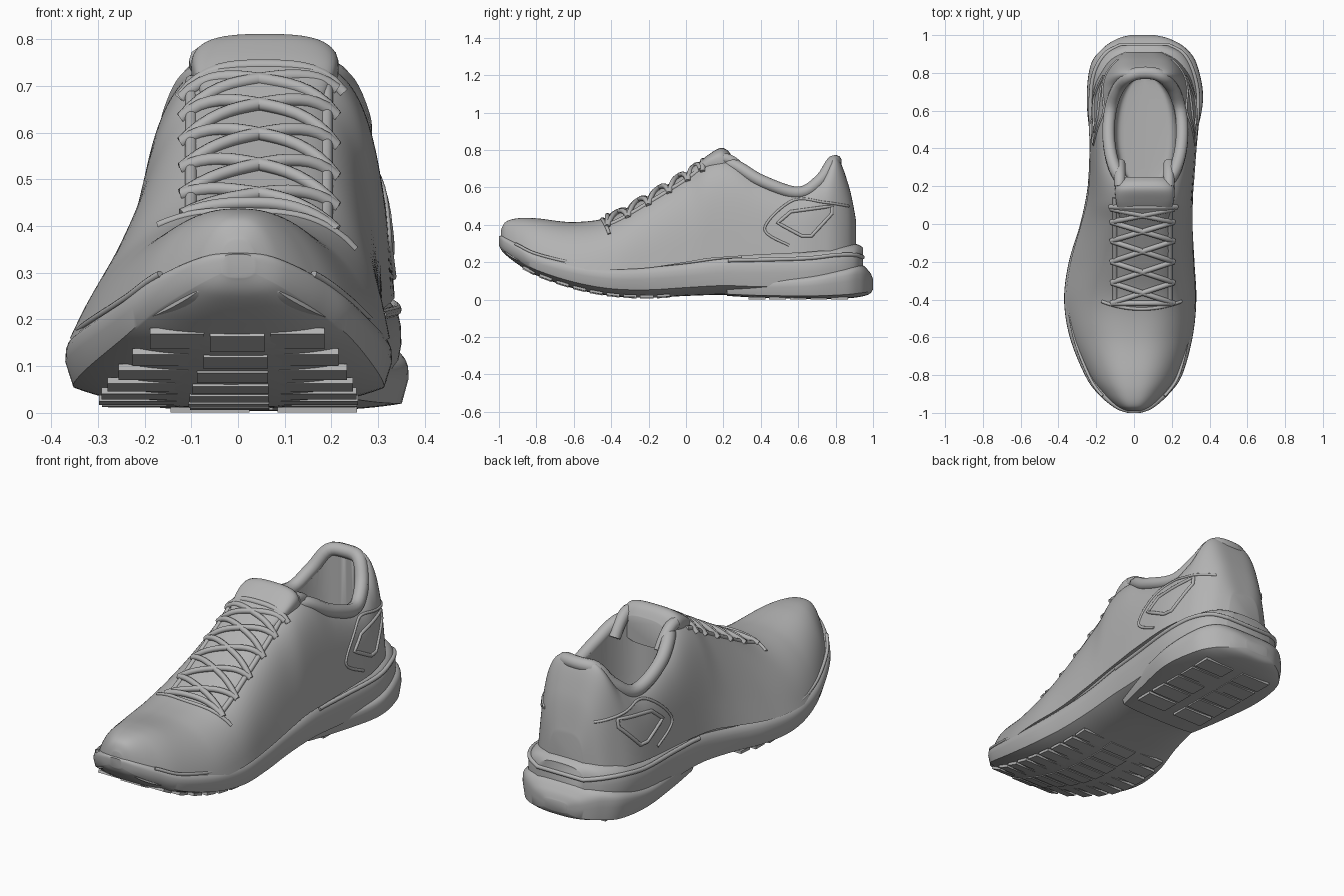
import bpy
import bmesh
import math
from mathutils import Vector

if "Cube" in bpy.data.objects:
    bpy.data.objects.remove(bpy.data.objects["Cube"])

grey = bpy.data.materials.new("plain_grey")
grey.use_nodes = True
grey.diffuse_color = (0.45, 0.45, 0.45, 1)
grey.node_tree.nodes["Principled BSDF"].inputs["Base Color"].default_value = grey.diffuse_color


def lerp(a, b, t):
    return a + (b - a) * t


def spline(rows, steps=8):
    """Smooth curve through rows of any number of values."""
    out = []
    for i in range(len(rows) - 1):
        quad = [rows[max(i - 1, 0)], rows[i], rows[i + 1], rows[min(i + 2, len(rows) - 1)]]
        for s in range(steps):
            t = s / steps
            out.append([b + (c - a) * t / 2 + (a - 2.5 * b + 2 * c - d / 2) * t ** 2
                        + (1.5 * (b - c) + (d - a) / 2) * t ** 3 for a, b, c, d in zip(*quad)])
    return out + [list(rows[-1])]


def power(v, n):
    return math.copysign(abs(v) ** (2 / n), v)


def finish(obj, angle=40):
    obj.data.materials.clear()
    obj.data.materials.append(grey)
    bpy.ops.object.select_all(action='DESELECT')
    obj.select_set(True)
    bpy.context.view_layer.objects.active = obj
    bpy.ops.object.shade_smooth_by_angle(angle=math.radians(angle))
    return obj


def loft(name, rings):
    """Closed skin through rings with equal point counts."""
    bm = bmesh.new()
    loops = [[bm.verts.new(p) for p in ring] for ring in rings]
    for a, b in zip(loops, loops[1:]):
        for i in range(len(a)):
            j = (i + 1) % len(a)
            bm.faces.new((a[i], a[j], b[j], b[i]))
    bm.faces.new(loops[0])
    bm.faces.new(loops[-1])
    bmesh.ops.recalc_face_normals(bm, faces=bm.faces)
    mesh = bpy.data.meshes.new(name)
    bm.to_mesh(mesh)
    bm.free()
    obj = bpy.data.objects.new(name, mesh)
    bpy.context.collection.objects.link(obj)
    return finish(obj)


def slab_ring(row, n=4, lift=None, count=48):
    """Rounded section from (y, left, right, bottom, top); lift gives a crisp, slightly dished underside."""
    y, xl, xr, zb, zt = row
    ring = []
    for i in range(count):
        a = math.tau * i / count
        c, s = math.cos(a), math.sin(a)
        x, z = power(c, n), power(s, n)
        if lift is not None and s < -1e-6:
            x = c * (1 - .04 * abs(c))
            z = -1 + 2 * lift * abs(c) ** 3
        ring.append(((xl + xr) / 2 + (xr - xl) / 2 * x, y, (zb + zt) / 2 + (zt - zb) / 2 * z))
    return ring


def slab(name, rows, n=4, lift=None):
    return loft(name, [slab_ring(r, n, lift) for r in spline(rows)])


def tube(name, points, radius, closed=False):
    curve = bpy.data.curves.new(name, 'CURVE')
    curve.dimensions = '3D'
    curve.bevel_depth = radius
    curve.bevel_resolution = 3
    curve.use_fill_caps = True
    line = curve.splines.new('POLY')
    line.points.add(len(points) - 1)
    for p, co in zip(line.points, points):
        p.co = (*co, 1)
    line.use_cyclic_u = closed
    obj = bpy.data.objects.new(name, curve)
    bpy.context.collection.objects.link(obj)
    bpy.ops.object.select_all(action='DESELECT')
    obj.select_set(True)
    bpy.context.view_layer.objects.active = obj
    bpy.ops.object.convert(target='MESH')
    return finish(bpy.context.view_layer.objects.active, 60)


# Upper: y, left, right, bottom, top, taper, top centre
upper_rows = spline([
    (-.99, -.04, .04, .3, .37, .9, 0), (-.965, -.1, .1, .25, .415, .85, 0),
    (-.9, -.175, .175, .21, .435, .8, 0), (-.8, -.245, .24, .19, .435, .78, 0),
    (-.6, -.33, .305, .16, .415, .76, 0), (-.4, -.36, .325, .16, .445, .72, .02),
    (-.2, -.335, .315, .17, .555, .7, .04), (0, -.28, .31, .2, .675, .74, .05),
    (.12, -.25, .31, .22, .745, .83, .06), (.25, -.235, .32, .23, .75, .86, .06),
    (.4, -.23, .33, .24, .665, .88, .06), (.6, -.225, .335, .25, .6, .88, .06),
    (.72, -.21, .315, .26, .67, .82, .06), (.8, -.175, .285, .26, .77, .76, .06),
    (.87, -.125, .225, .26, .61, .78, .06), (.91, -.05, .15, .26, .42, .85, .05)])


def upper_ring(row, count=48):
    """Tapered arch section, boxier toward the heel."""
    y, xl, xr, zb, zt, taper, mid = row
    n = 2.6 + 1.5 * min(max(y + .6, 0), 1)
    ring = []
    for i in range(count + 1):
        a = math.pi * i / count
        s = power(math.sin(a), n)
        half = (xr - xl) / 2 * lerp(1, taper, s)
        ring.append((lerp((xl + xr) / 2, mid, s) + half * power(math.cos(a), n), y, zb + (zt - zb) * s))
    return ring


def row_at(rows, y):
    for a, b in zip(rows, rows[1:]):
        if b[0] >= y:
            t = (y - a[0]) / (b[0] - a[0])
            return [lerp(p, q, t) for p, q in zip(a, b)]
    return rows[-1]


def on_top(x, y, lift=0):
    """Point on the upper above plan position x, y."""
    ring = upper_ring(row_at(upper_rows, y), 400)
    near = min(ring[40:-40], key=lambda p: abs(p[0] - x))
    return Vector((x, y, near[2] + lift))


def on_side(y, z, side):
    """Point on the left or right wall of the upper."""
    ring = upper_ring(row_at(upper_rows, y), 400)
    half = ring[:201] if side > 0 else ring[200:]
    return Vector(min(half, key=lambda p: abs(p[2] - z))[:2] + (z,))


upper = loft("upper", [upper_ring(r) for r in upper_rows])

# Foot opening
cut_rows = []
for i in range(25):
    a = math.pi * (i + .5) / 25
    w = .165 * math.sin(a) ** .8
    cut_rows.append((.49 - .29 * math.cos(a), .058 - w, .058 + w, .3, 1.2))
cutter = loft("opening_cutter", [slab_ring(r, 10) for r in cut_rows])
cutter.hide_render = True
cut = upper.modifiers.new("opening", 'BOOLEAN')
cut.object = cutter
cut.solver = 'EXACT'
bpy.context.view_layer.objects.active = upper
bpy.ops.object.modifier_apply(modifier="opening")
bpy.data.objects.remove(cutter)
finish(upper)

# Padded collar ending in two ears
rim = []
for i in range(61):
    a = math.radians(lerp(-66, 246, i / 60))
    y = .49 + .31 * math.sin(a)
    rim.append((.06 + .195 * power(math.cos(a), 2.6), y, row_at(upper_rows, y)[4] - .03))
tube("collar", rim, .034)

# Tongue with folded sides, and eyelet strips
slab("tongue", [(-.03, -.05, .16, .58, .655), (.05, -.08, .19, .64, .72), (.12, -.095, .21, .68, .775),
                (.18, -.1, .215, .66, .81), (.22, -.09, .205, .62, .8), (.25, -.06, .18, .62, .76)], 3)
for name, side, fold in (("right", -.1, -.075), ("left", .19, .185)):
    tube(name + "_eyelet_strip", [on_top(side, lerp(-.42, .14, i / 30), -.004) for i in range(31)], .013)
    tube(name + "_tongue_fold", [(fold, lerp(.2, .32, i / 8), .755 - .1 * (i / 8) ** 2) for i in range(9)], .03)
tube("throat_edge", [on_top(lerp(-.17, .25, i / 20), -.45 + .04 * (i / 10 - 1) ** 2) for i in range(21)], .009)


# Laces: crossed pairs with straight bars at both ends
def lace(name, start, end):
    pts = []
    for i in range(17):
        t = i / 16
        x, y = lerp(start[0], end[0], t), lerp(start[1], end[1], t)
        pts.append(on_top(x, y, .003 + .008 * math.sin(math.pi * t)))
    tube(name, pts, .014)


stops = [-.42, -.31, -.2, -.09, .01, .08]
for i, (a, b) in enumerate(zip(stops, stops[1:])):
    lace(f"lace_rising_left_{i}", (-.12, a), (.21, b))
    lace(f"lace_rising_right_{i}", (.21, a), (-.12, b))
lace("lace_bottom_bar", (-.115, stops[0]), (.205, stops[0]))
lace("lace_top_bar", (-.125, .09), (.225, .09))

# Side trim: heel counter edge and triangular window
for name, side in (("left", 1), ("right", -1)):
    edge = spline([(.55, .29), (.42, .38), (.57, .53), (.74, .52), (.87, .5)])
    tube(name + "_heel_counter_edge", [on_side(y, z, side) for y, z in edge], .007)
    corners = [(.49, .41), (.56, .47), (.78, .5), (.78, .46), (.67, .34), (.62, .34)]
    frame = []
    for p, q in zip(corners, corners[1:] + corners[:1]):
        frame += [on_side(lerp(p[0], q[0], t / 6), lerp(p[1], q[1], t / 6), side) for t in range(6)]
    tube(name + "_heel_window", frame, .009, True)

# Midsole with toe spring: y, left, right, bottom, top
sole_rows = [
    (-1, -.035, .035, .29, .34), (-.975, -.1, .1, .25, .34), (-.9, -.19, .185, .19, .31),
    (-.8, -.26, .255, .13, .265), (-.6, -.34, .31, .06, .22), (-.4, -.37, .33, .02, .2),
    (-.2, -.345, .32, .01, .21), (0, -.285, .31, .02, .23), (.2, -.245, .315, .025, .26),
    (.4, -.235, .33, .015, .27), (.65, -.24, .35, .015, .28), (.8, -.22, .325, .02, .3),
    (.9, -.16, .27, .025, .3), (.945, -.08, .19, .04, .28)]
slab("midsole", sole_rows, 3.4, .22)
sole = spline(sole_rows)

# Flared heel pad
slab("heel_pad", [(.22, -.2, .26, .02, .1), (.4, -.225, .31, .01, .12), (.65, -.25, .365, .004, .14),
                  (.84, -.23, .335, .006, .18), (.93, -.165, .275, .015, .19), (.98, -.09, .19, .03, .15),
                  (1, -.02, .11, .055, .11)], 4, .12)


# Raised lines around the midsole
def sole_line(rows, side, height, spread):
    return [(lerp(r[1], r[2], .5 + side * spread / 2), r[0], lerp(r[3], r[4], height)) for r in rows]


back = [r for r in sole if r[0] > .2]
tube("heel_ridge", sole_line(back, -1, .78, .965) + sole_line(back[::-1], 1, .78, .965), .011)
front = [r for r in sole if -.92 < r[0] < .3]
for name, side in (("right", -1), ("left", 1)):
    tube(name + "_sole_lip", sole_line(front, side, .85, .925), .008)


# Tread blocks following the underside
def tread(name, x, y, z, width, length, slope=0):
    bpy.ops.mesh.primitive_cube_add(size=1, location=(x, y, z))
    obj = bpy.context.object
    obj.name = name
    obj.scale = (width, length, .014)
    obj.rotation_euler.x = math.atan(slope)
    finish(obj)


for j in range(9):
    y = -.84 + j * .09
    row, ahead = row_at(sole, y), row_at(sole, y + .02)
    wide = (row[2] - row[1]) * .82
    for k in (-1, 0, 1):
        tread(f"forefoot_tread_{j}_{k + 1}", (row[1] + row[2]) / 2 + k * wide / 3, y, row[3] + .003 + .006 * abs(k),
              wide * .3, .07, (ahead[3] - row[3]) / .02)
for j in range(5):
    for name, x in (("right", -.06), ("left", .17)):
        tread(f"{name}_heel_tread_{j}", x, .38 + j * .11, .0075, .17, .09)
